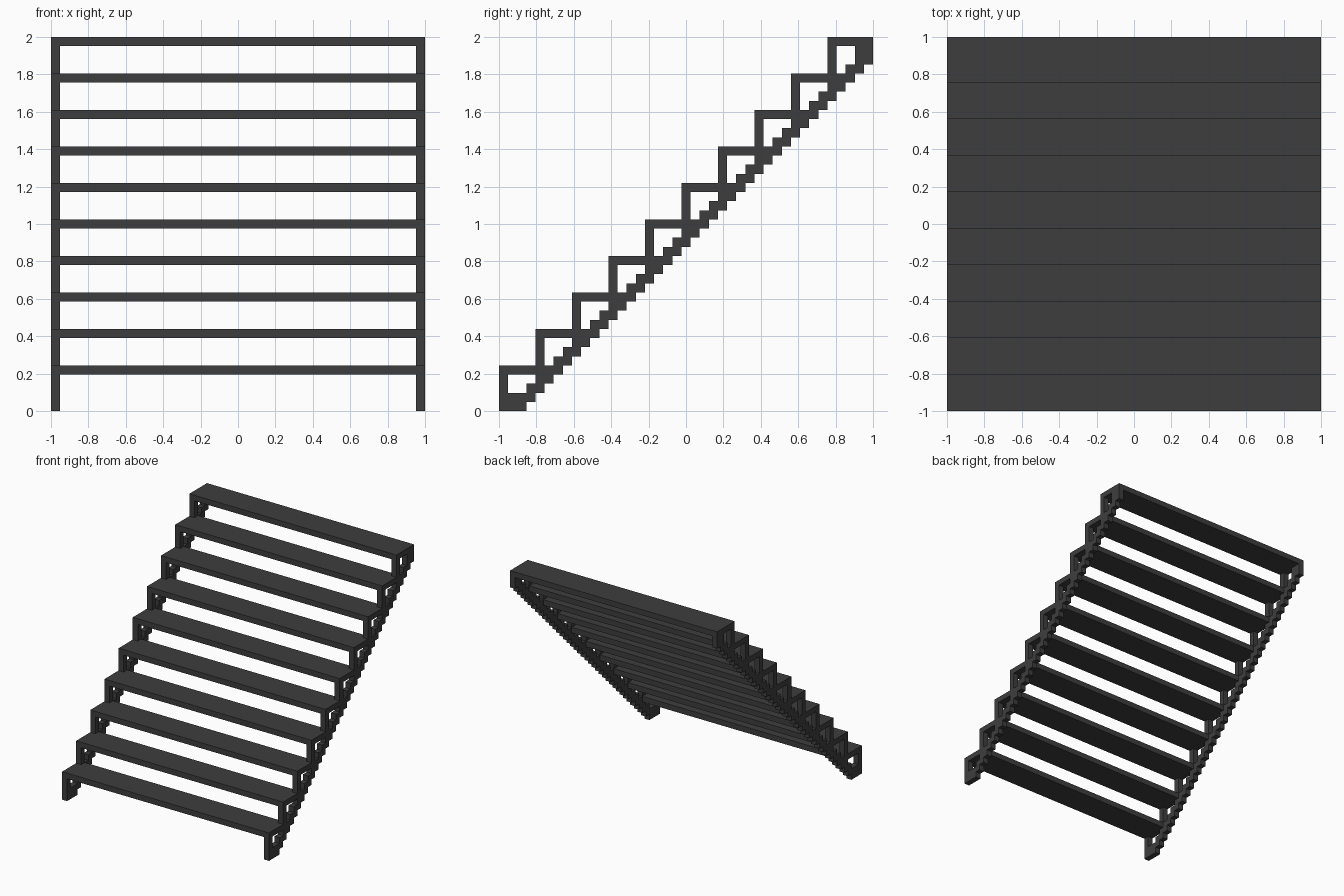
import bpy, bmesh

if "Cube" in bpy.data.objects:
    bpy.data.objects.remove(bpy.data.objects["Cube"])

N = 41            # everything sits on a 41-cell grid
U = 2.0 / N       # cell size
STEPS = 10

mat = bpy.data.materials.new("charcoal")
mat.diffuse_color = (0.048, 0.048, 0.048, 1)
mat.use_nodes = True
mat.node_tree.nodes["Principled BSDF"].inputs["Base Color"].default_value = mat.diffuse_color


def add_object(name, bm):
    bmesh.ops.recalc_face_normals(bm, faces=bm.faces[:])
    me = bpy.data.meshes.new(name)
    bm.to_mesh(me)
    bm.free()
    me.materials.append(mat)
    ob = bpy.data.objects.new(name, me)
    bpy.context.collection.objects.link(ob)
    return ob


# Side profile as (y, z) cells
cells = set()
for k in range(N):                        # sloping stringer, two cells per row
    cells |= {(y, k) for y in (k + 1, k + 2) if y < N}
cells |= {(0, 0), (0, 1), (1, 1)}         # foot block
cells |= {(39, 39), (39, 40), (40, 40)}   # top block
for i in range(STEPS):
    y, z = 4 * i, 4 * i + 4
    cells |= {(y + d, z) for d in range(5)}                        # tread end
    cells |= {(y, h) for h in range(0 if i == 0 else z - 3, z)}    # riser post


# Side frames: the profile given one cell of thickness
def side_frame(name, x):
    bm = bmesh.new()
    for y, z in sorted(cells):
        corners = ((y, z), (y + 1, z), (y + 1, z + 1), (y, z + 1))
        bm.faces.new([bm.verts.new((0, a * U - 1, b * U)) for a, b in corners])
    bmesh.ops.remove_doubles(bm, verts=bm.verts[:], dist=U * 0.01)
    geo = bmesh.ops.extrude_face_region(bm, geom=bm.faces[:], use_keep_orig=True)
    new = [v for v in geo["geom"] if isinstance(v, bmesh.types.BMVert)]
    bmesh.ops.translate(bm, verts=new, vec=(U, 0, 0))
    add_object(name, bm).location.x = x


side_frame("left_side_frame", -1)
side_frame("right_side_frame", 1 - U)

# Treads spanning between the frames
for i in range(STEPS):
    bm = bmesh.new()
    bmesh.ops.create_cube(bm, size=1)
    bmesh.ops.scale(bm, verts=bm.verts[:], vec=(2 - 2 * U, 5 * U, U))
    tread = add_object(f"tread_{i + 1}", bm)
    tread.location = (0, (4 * i + 2.5) * U - 1, (4 * i + 4.5) * U)
